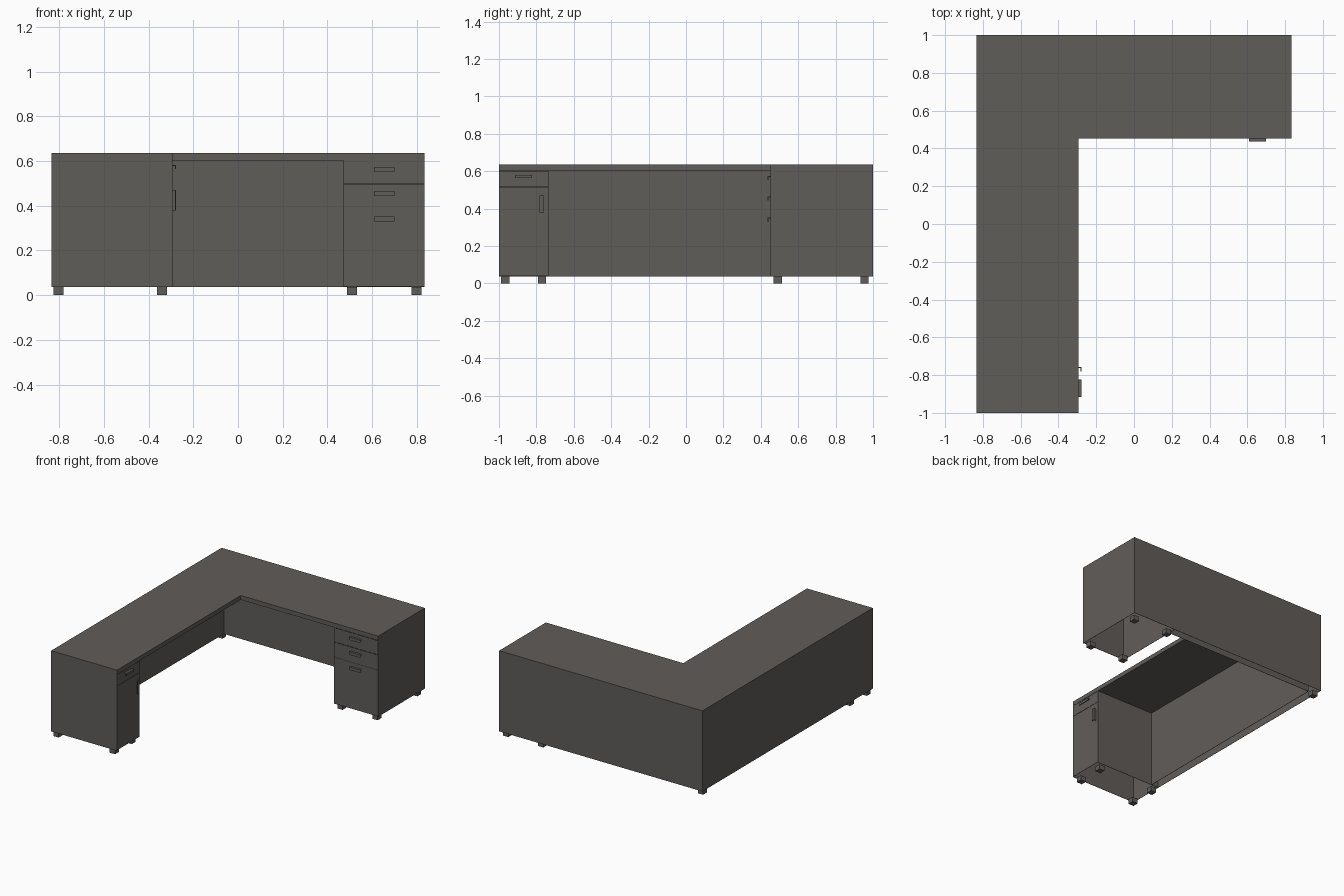
import bpy, bmesh
from mathutils import Vector

if "Cube" in bpy.data.objects:
    bpy.data.objects.remove(bpy.data.objects["Cube"])

def material(name, rgb):
    m = bpy.data.materials.new(name)
    m.diffuse_color = (*rgb, 1)
    m.use_nodes = True
    m.node_tree.nodes["Principled BSDF"].inputs["Base Color"].default_value = m.diffuse_color
    return m

GREY = material("dark warm grey", (0.118, 0.109, 0.100))

def finish(name, bm):
    bmesh.ops.recalc_face_normals(bm, faces=bm.faces)
    me = bpy.data.meshes.new(name)
    bm.to_mesh(me)
    bm.free()
    me.materials.append(GREY)
    ob = bpy.data.objects.new(name, me)
    bpy.context.collection.objects.link(ob)
    return ob

def box(name, x, y, z):
    bm = bmesh.new()
    bmesh.ops.create_cube(bm, size=1)
    for v in bm.verts:
        v.co = [r[0] if c < 0 else r[1] for c, r in zip(v.co, (x, y, z))]
    return finish(name, bm)

def prism(name, pts, place, a, b):
    """Extrude a 2D profile from a to b; place(u, v, w) gives the 3D point."""
    bm = bmesh.new()
    f = bm.faces.new([bm.verts.new(place(u, v, a)) for u, v in pts])
    ext = bmesh.ops.extrude_face_region(bm, geom=[f])
    step = Vector(place(0, 0, b)) - Vector(place(0, 0, a))
    for e in ext["geom"]:
        if isinstance(e, bmesh.types.BMVert):
            e.co += step
    return finish(name, bm)

def flat(u, v, w):
    return (u, v, w)

X, Y = 0.835, 1.0          # outer half sizes
XI, YI = -0.294, 0.452     # inner edges of the L
Z0, Z1, Z2 = 0.036, 0.603, 0.635
W = 0.002                  # sheet thickness
P = 0.062                  # depth of the hollow outer panels
RX, LY = 0.472, -0.735     # inner sides of the cabinets

# L-shaped top
prism("desk_top", [(-X, -Y), (XI, -Y), (XI, YI), (X, YI), (X, Y), (-X, Y)], flat, Z1, Z2)

# Hollow outer panels, open below: outer sheet and inner sheet
prism("outer_panels", [(-X, -Y), (-X + W, -Y), (-X + W, Y - W), (X, Y - W), (X, Y), (-X, Y)],
      flat, Z0, Z1)
a, b = -X + P, Y - P
prism("inner_panels", [(a - W, LY), (a, LY), (a, b), (RX, b), (RX, b + W), (a - W, b + W)],
      flat, Z0, Z1)

# Open-bottomed cabinets: side walls
box("right_cabinet_outer_wall", (X - W, X), (YI, Y - W), (Z0, Z1))
box("right_cabinet_inner_wall", (RX, RX + W), (YI, Y - W), (Z0, Z1))
box("left_cabinet_front_wall", (-X + W, XI), (-Y, -Y + W), (Z0, Z1))
box("left_cabinet_inner_wall", (-X + W, XI), (LY - W, LY), (Z0, Z1))

# Drawer fronts and door, flush with the cabinet edges
for i, z in enumerate([(0.496, Z1 - 0.002), (0.390, 0.494), (Z0 + 0.002, 0.382)]):
    box(f"right_drawer_{i + 1}", (RX + W, X - W), (YI, YI + W), z)
box("left_drawer", (XI - W, XI), (-Y + W, LY - W), (0.518, Z1 - 0.002))
box("left_door", (XI - W, XI), (-Y + W, LY - W), (Z0 + 0.004, 0.516))
# Narrow rail behind the wider gap
box("right_rail", (RX + W, X - W), (YI + W, YI + 2 * W), (0.378, 0.394))

# Hooked pulls: a shelf with a lip, u = distance out, v = across
def hook(h):
    return [(0, h), (0.016, h), (0.016, 0), (0.012, 0), (0.012, h - 0.004), (0, h - 0.004)]

for i, z in enumerate((0.552, 0.443, 0.330)):
    prism(f"right_handle_{i + 1}", hook(0.022),
          lambda u, v, w, z=z: (w, YI - u, z + v), 0.608, 0.700)
prism("left_drawer_handle", hook(0.018),
      lambda u, v, w: (XI + u, w, 0.563 + v), -0.915, -0.823)
prism("left_door_handle", hook(0.024),
      lambda u, v, w: (XI + u, -0.782 + v, w), 0.379, 0.470)

# Feet
feet = [(x, y) for x in (-0.803, -0.34) for y in (-0.967, -0.77)]
feet += [(x, y) for x in (0.510, 0.798) for y in (0.49, 0.955)]
feet.append((-0.803, 0.955))
F = 0.022
for i, (x, y) in enumerate(feet):
    box(f"foot_{i + 1}", (x - F, x + F), (y - F, y + F), (0, Z0))
